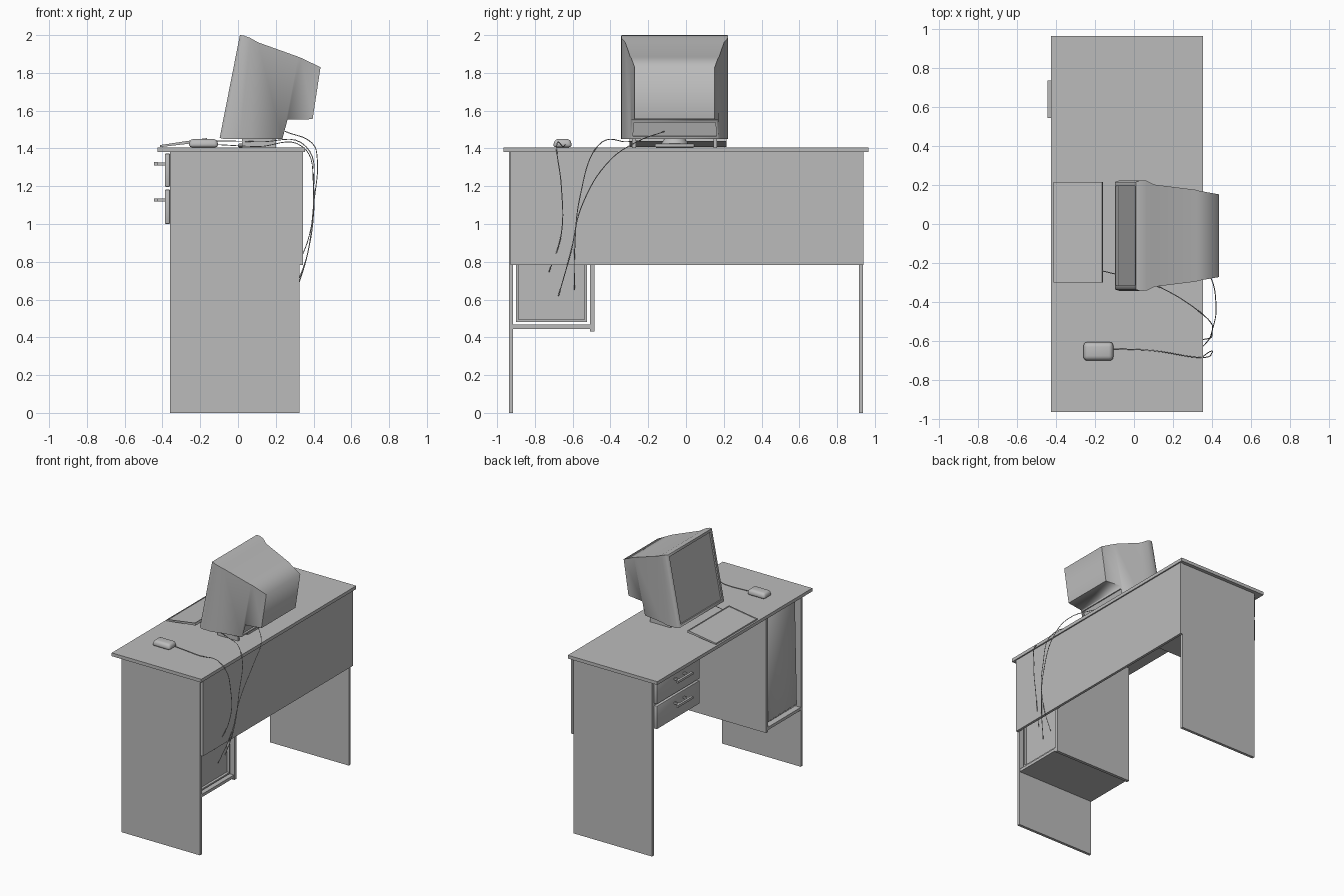
import bpy, bmesh, math
from mathutils import Vector

cube = bpy.data.objects.get("Cube")
if cube:
    bpy.data.objects.remove(cube, do_unlink=True)

grey = bpy.data.materials.new("plain grey")
grey.use_nodes = True
tone = (0.5, 0.5, 0.5, 1)
grey.diffuse_color = tone
grey.node_tree.nodes["Principled BSDF"].inputs["Base Color"].default_value = tone


def finish(name, bm, smooth=None):
    bmesh.ops.recalc_face_normals(bm, faces=bm.faces)
    mesh = bpy.data.meshes.new(name)
    bm.to_mesh(mesh)
    bm.free()
    mesh.materials.append(grey)
    ob = bpy.data.objects.new(name, mesh)
    bpy.context.collection.objects.link(ob)
    if smooth:
        bpy.ops.object.select_all(action='DESELECT')
        ob.select_set(True)
        bpy.context.view_layer.objects.active = ob
        bpy.ops.object.shade_smooth_by_angle(angle=math.radians(smooth))
    return ob


def add_box(bm, x, y, z):
    vs = bmesh.ops.create_cube(bm, size=1)["verts"]
    for v in vs:
        v.co = [r[0] + (c + 0.5) * (r[1] - r[0]) for c, r in zip(v.co, (x, y, z))]
    return vs


def box(name, x, y, z, bevel=0):
    bm = bmesh.new()
    add_box(bm, x, y, z)
    if bevel:
        bmesh.ops.bevel(bm, geom=bm.edges[:], offset=bevel, segments=2,
                        profile=0.5, affect='EDGES')
    return finish(name, bm, 40 if bevel else None)


def recess(bm, face, width, push):
    # inset a face, then sink it along its normal
    bm.normal_update()
    bmesh.ops.inset_region(bm, faces=[face], thickness=width, depth=0)
    n = face.normal.copy()
    ring = bmesh.ops.extrude_face_region(bm, geom=[face])["geom"]
    for v in ring:
        if isinstance(v, bmesh.types.BMVert):
            v.co -= n * push
    bmesh.ops.delete(bm, geom=[face], context='FACES_ONLY')


def loft(sections, cy):
    # each section: bottom x, bottom z, top x, top z, half width
    bm = bmesh.new()
    rings = [[bm.verts.new(p) for p in ((bx, cy - w, bz), (bx, cy + w, bz),
                                        (tx, cy + w, tz), (tx, cy - w, tz))]
             for bx, bz, tx, tz, w in sections]
    walls = [[bm.faces.new((a[i], a[(i + 1) % 4], b[(i + 1) % 4], b[i]))
              for i in range(4)] for a, b in zip(rings, rings[1:])]
    front = bm.faces.new(rings[0])
    back = bm.faces.new(rings[-1])
    bmesh.ops.recalc_face_normals(bm, faces=bm.faces)
    return bm, walls, front, back


# Desk panels
box("desktop", (-0.425, 0.355), (-0.965, 0.965), (1.38, 1.406))
box("right_leg_panel", (-0.36, 0.325), (-0.937, -0.915), (0, 1.38))
box("left_leg_panel", (-0.36, 0.325), (0.915, 0.937), (0, 1.38))
box("back_panel", (0.325, 0.345), (-0.93, 0.94), (0.783, 1.38))

# Drawer unit
box("drawer_box", (-0.36, 0.3), (0.385, 0.915), (1.0, 1.38))
for label, low, high, grip in (("upper", 1.197, 1.373, 1.318), ("lower", 1.0, 1.183, 1.127)):
    box(label + "_drawer_front", (-0.387, -0.36), (0.38, 0.915), (low, high), 0.006)
    bm = bmesh.new()
    add_box(bm, (-0.445, -0.427), (0.545, 0.735), (grip - 0.009, grip + 0.009))
    for y in (0.575, 0.69):
        add_box(bm, (-0.43, -0.385), (y, y + 0.015), (grip - 0.007, grip + 0.007))
    finish(label + "_drawer_handle", bm)

# Computer bay
box("bay_shelf", (-0.36, 0.32), (-0.915, -0.508), (0.445, 0.468))
box("bay_side_panel", (-0.36, 0.325), (-0.508, -0.484), (0.43, 1.38))
bm, walls, front, back = loft([(-0.352, 0.51, -0.335, 1.31, 0.165),
                               (-0.33, 0.482, -0.31, 1.335, 0.187),
                               (0.3, 0.482, 0.3, 1.335, 0.187)], -0.712)
recess(bm, back, 0.016, 0.02)
finish("computer_tower", bm, 60)

# Monitor: lofted casing with sunken screen and a notch under the back
bm, walls, front, back = loft([(-0.097, 1.456, 0.01, 2.0, 0.276),
                               (-0.075, 1.45, 0.03, 1.998, 0.283),
                               (0.01, 1.45, 0.065, 1.985, 0.282),
                               (0.07, 1.45, 0.105, 1.962, 0.262),
                               (0.235, 1.45, 0.32, 1.885, 0.235),
                               (0.262, 1.552, 0.335, 1.879, 0.23),
                               (0.395, 1.555, 0.437, 1.83, 0.212)], -0.06)
recess(bm, front, 0.028, 0.012)
recess(bm, walls[4][0], 0.02, 0.012)
finish("monitor_casing", bm, 75)

# Monitor stand: foot, swivel neck and side rests
box("stand_foot", (0.0, 0.2), (-0.165, 0.045), (1.406, 1.425), 0.006)
bm = bmesh.new()
bmesh.ops.create_cone(bm, cap_ends=True, segments=20, radius1=0.075, radius2=0.05, depth=0.04)
bmesh.ops.translate(bm, verts=bm.verts, vec=(0.1, -0.06, 1.44))
finish("stand_neck", bm, 40)
for label, y in (("left", 0.145), ("right", -0.285)):
    box(label + "_stand_rest", (0.02, 0.2), (y, y + 0.02), (1.406, 1.452))

# Keyboard: tilted plate with a sunken key area
bm, walls, front, back = loft([(-0.412, 1.407, -0.412, 1.418, 0.257),
                               (-0.16, 1.437, -0.165, 1.455, 0.257)], -0.042)
recess(bm, walls[0][2], 0.01, 0.004)
finish("keyboard", bm)

# Mouse: rounded body flattened below
bm = bmesh.new()
add_box(bm, (-0.262, -0.103), (-0.705, -0.602), (1.406, 1.45))
for v in bm.verts:
    if v.co.z > 1.43:
        v.co.y = -0.653 + (v.co.y + 0.653) * 0.8
        v.co.x = -0.185 + (v.co.x + 0.185) * 0.9
bmesh.ops.bevel(bm, geom=bm.edges[:], offset=0.018, segments=3, profile=0.5, affect='EDGES')
finish("mouse", bm, 60)


# Cables
def cable(name, points):
    curve = bpy.data.curves.new(name, 'CURVE')
    curve.dimensions = '3D'
    curve.bevel_depth = 0.0025
    curve.bevel_resolution = 1
    curve.resolution_u = 8
    spline = curve.splines.new('BEZIER')
    spline.bezier_points.add(len(points) - 1)
    for p, co in zip(spline.bezier_points, points):
        p.co = Vector(co)
        p.handle_left_type = p.handle_right_type = 'AUTO'
    curve.materials.append(grey)
    bpy.context.collection.objects.link(bpy.data.objects.new(name, curve))


cable("mouse_cable", [(-0.105, -0.64, 1.42), (0.1, -0.65, 1.41), (0.34, -0.685, 1.41),
                      (0.4, -0.66, 1.2), (0.38, -0.66, 0.95), (0.3, -0.725, 0.745)])
cable("keyboard_cable", [(-0.165, -0.24, 1.44), (0.1, -0.31, 1.435), (0.36, -0.47, 1.41),
                         (0.4, -0.56, 1.15), (0.37, -0.59, 0.85), (0.3, -0.59, 0.65)])
cable("monitor_cable", [(0.25, -0.115, 1.49), (0.39, -0.27, 1.43), (0.42, -0.4, 1.34),
                        (0.4, -0.55, 1.1), (0.37, -0.61, 0.85), (0.3, -0.675, 0.62)])
